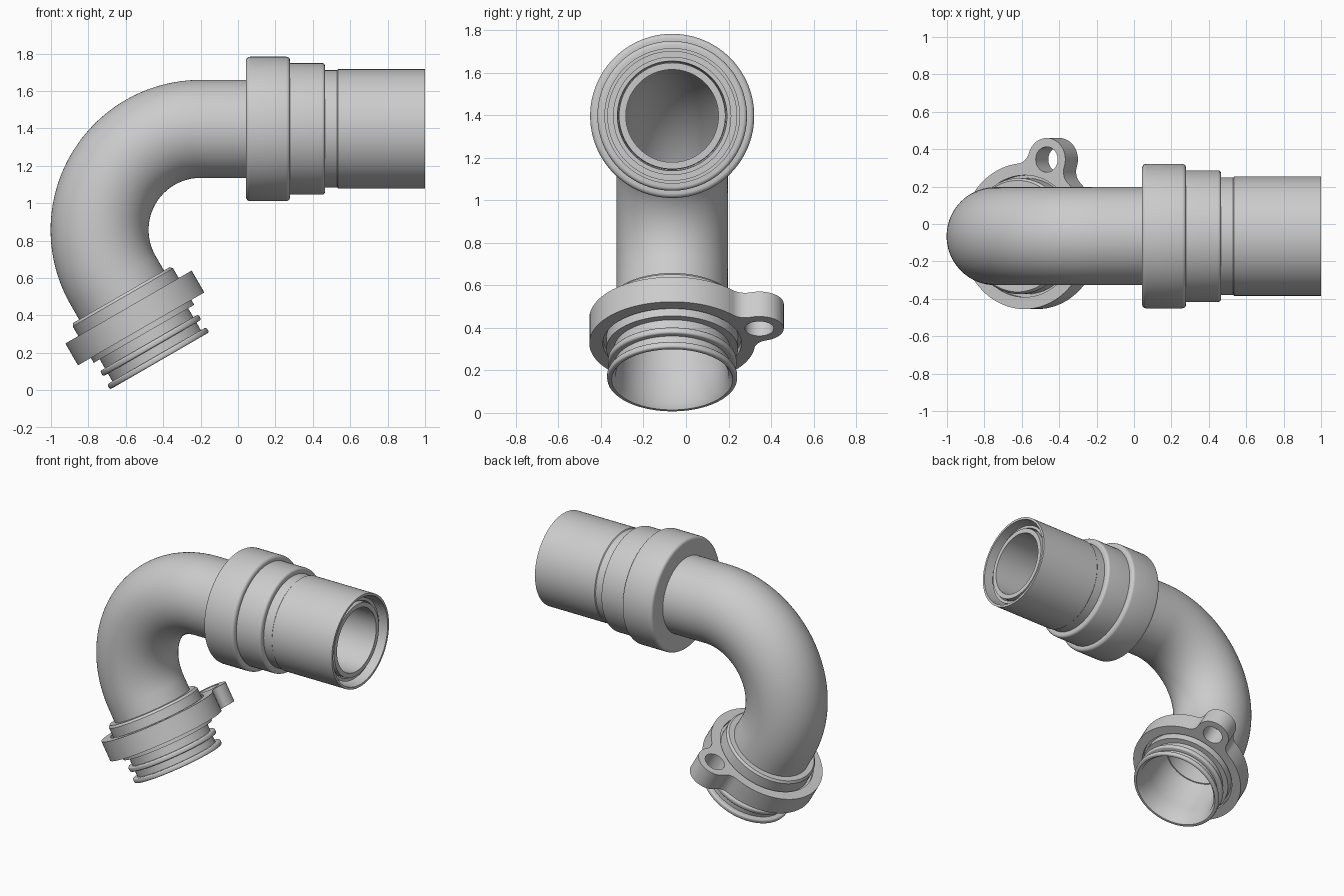
import bpy, bmesh, math
from mathutils import Vector, Matrix

cube = bpy.data.objects.get("Cube")
if cube:
    bpy.data.objects.remove(cube)

grey = bpy.data.materials.new("light_grey")
grey.use_nodes = True
grey.diffuse_color = (0.6, 0.6, 0.6, 1)
grey.node_tree.nodes["Principled BSDF"].inputs["Base Color"].default_value = (0.6, 0.6, 0.6, 1)

Y = Vector((0, 1, 0))
AXIS_Y = -0.065
SEGMENTS = 96
TOP_Z, BEND_R, BEND_X = 1.397, 0.54, -0.2
PIPE_R, BORE_R = 0.262, 0.218
BEND_Z = TOP_Z - BEND_R
SWEEP = math.radians(120)


def side_axis(d):
    return Vector((-d.z, 0, d.x))


def finish(obj):
    obj.data.materials.clear()
    obj.data.materials.append(grey)
    bpy.ops.object.select_all(action='DESELECT')
    obj.select_set(True)
    bpy.context.view_layer.objects.active = obj
    bpy.ops.object.shade_smooth_by_angle(angle=math.radians(32))


def sweep(name, rings):
    """Closed tube wall from a loop of rings: (centre, direction, radius)."""
    bm = bmesh.new()
    loops = []
    for c, d, r in rings:
        e = side_axis(d)
        angles = [2 * math.pi * i / SEGMENTS for i in range(SEGMENTS)]
        loops.append([bm.verts.new(c + r * (math.cos(a) * e + math.sin(a) * Y)) for a in angles])
    for k, a in enumerate(loops):
        b = loops[(k + 1) % len(loops)]
        for i in range(SEGMENTS):
            j = (i + 1) % SEGMENTS
            bm.faces.new((a[i], a[j], b[j], b[i]))
    bmesh.ops.recalc_face_normals(bm, faces=bm.faces)
    mesh = bpy.data.meshes.new(name)
    bm.to_mesh(mesh)
    bm.free()
    obj = bpy.data.objects.new(name, mesh)
    bpy.context.collection.objects.link(obj)
    finish(obj)


def lathe(name, origin, d, profile):
    sweep(name, [(origin + d * t, d, r) for t, r in profile])


def rounded(t, r, size, start, steps=5):
    """Quarter-round corner, leading (start) or trailing, of an outer edge."""
    pts = []
    for i in range(steps + 1):
        a = math.pi / 2 * i / steps
        if start:
            pts.append((t + size * (1 - math.cos(a)), r - size * (1 - math.sin(a))))
        else:
            pts.append((t - size * (1 - math.sin(a)), r - size * (1 - math.cos(a))))
    return pts


def rib(a, b, r):
    return rounded(a, r, 0.01, True, 3) + rounded(b, r, 0.01, False, 3)


# Elbow pipe: straight run, bend, short lower run
path = [(Vector((0.15, AXIS_Y, TOP_Z)), Vector((-1, 0, 0)))]
for i in range(49):
    a = SWEEP * i / 48
    pos = Vector((BEND_X - BEND_R * math.sin(a), AXIS_Y, BEND_Z + BEND_R * math.cos(a)))
    path.append((pos, Vector((-math.cos(a), 0, -math.sin(a)))))
end_pos, down = path[-1]
path.append((end_pos + down * 0.12, down))
sweep("elbow_pipe", [(p, d, PIPE_R) for p, d in path] + [(p, d, BORE_R) for p, d in reversed(path)])

# Upper coupling: collar, step ring, sleeve and recessed inner tube
coupling = rounded(0.043, 0.386, 0.022, True) + rounded(0.279, 0.386, 0.022, False)
coupling += [(0.279, 0.352)] + rounded(0.466, 0.352, 0.018, False)
coupling += [(0.466, 0.314), (0.53, 0.314), (0.535, 0.319), (1.0, 0.319), (1.0, 0.303),
             (0.7, 0.303), (0.7, 0.278), (0.95, 0.278), (0.95, 0.258), (0.9, 0.252),
             (0.97, 0.25), (0.97, BORE_R), (0.043, BORE_R)]
lathe("upper_coupling", Vector((0, AXIS_Y, TOP_Z)), Vector((1, 0, 0)), coupling)

# Lower spigot: chamfered collar, ribs with seal grooves, flared mouth
spigot = [(0.09, BORE_R), (0.09, 0.298), (0.105, 0.31), (0.19, 0.31), (0.19, 0.33),
          (0.27, 0.33), (0.27, 0.31), (0.33, 0.31), (0.33, 0.273), (0.385, 0.273)]
spigot += rib(0.385, 0.418, 0.303) + [(0.418, 0.273), (0.465, 0.273)]
spigot += rib(0.465, 0.497, 0.306) + [(0.497, 0.285), (0.47, 0.265), (0.36, 0.255), (0.2, 0.245)]
lathe("lower_spigot", end_pos, down, spigot)


# Clamp ring with a drilled side lug, as a filled outline with holes
def arc(c, r, a0, a1, n):
    return [c + r * Vector((math.cos(a0 + (a1 - a0) * i / n), math.sin(a0 + (a1 - a0) * i / n)))
            for i in range(n + 1)]


def ring_outline(R, lug, lug_r, fillet):
    dist, base = lug.length, math.atan2(lug.y, lug.x)
    p, q = R + fillet, lug_r + fillet
    at_ring = math.acos((dist ** 2 + p ** 2 - q ** 2) / (2 * dist * p))
    at_lug = math.acos((dist ** 2 + q ** 2 - p ** 2) / (2 * dist * q))
    left, right = base + at_ring, base - at_ring
    fl = p * Vector((math.cos(left), math.sin(left)))
    fr = p * Vector((math.cos(right), math.sin(right)))
    turn = math.pi - at_ring - at_lug
    pts = arc(Vector((0, 0)), R, left, right + 2 * math.pi, 80)
    pts += arc(fr, fillet, right + math.pi, right + math.pi - turn, 10)[1:]
    pts += arc(lug, lug_r, base + math.pi + at_lug - 2 * math.pi, base + math.pi - at_lug, 28)[1:]
    pts += arc(fl, fillet, left + math.pi + turn, left + math.pi, 10)[1:-1]
    return pts


lug = Vector((0.137, 0.41))
curve = bpy.data.curves.new("clamp_outline", 'CURVE')
curve.dimensions = '2D'
curve.fill_mode = 'BOTH'
curve.extrude = 0.0675
full = 2 * math.pi
for pts in (ring_outline(0.39, lug, 0.115, 0.08),
            arc(Vector((0, 0)), 0.326, 0, full, SEGMENTS)[:-1],
            arc(lug, 0.068, 0, full, 40)[:-1]):
    s = curve.splines.new('POLY')
    s.points.add(len(pts) - 1)
    for point, v in zip(s.points, pts):
        point.co = (v.x, v.y, 0, 1)
    s.use_cyclic_u = True
ring = bpy.data.objects.new("clamp_ring", curve)
bpy.context.collection.objects.link(ring)
e = side_axis(down)
ring.matrix_world = Matrix.Translation(end_pos + down * 0.232) @ Matrix((e, Y, -down)).transposed().to_4x4()
bpy.ops.object.select_all(action='DESELECT')
ring.select_set(True)
bpy.context.view_layer.objects.active = ring
bpy.ops.object.convert(target='MESH')
ring = bpy.context.view_layer.objects.active
bm = bmesh.new()
bm.from_mesh(ring.data)
bmesh.ops.remove_doubles(bm, verts=bm.verts, dist=0.0005)
bmesh.ops.recalc_face_normals(bm, faces=bm.faces)
bm.to_mesh(ring.data)
bm.free()
finish(ring)
